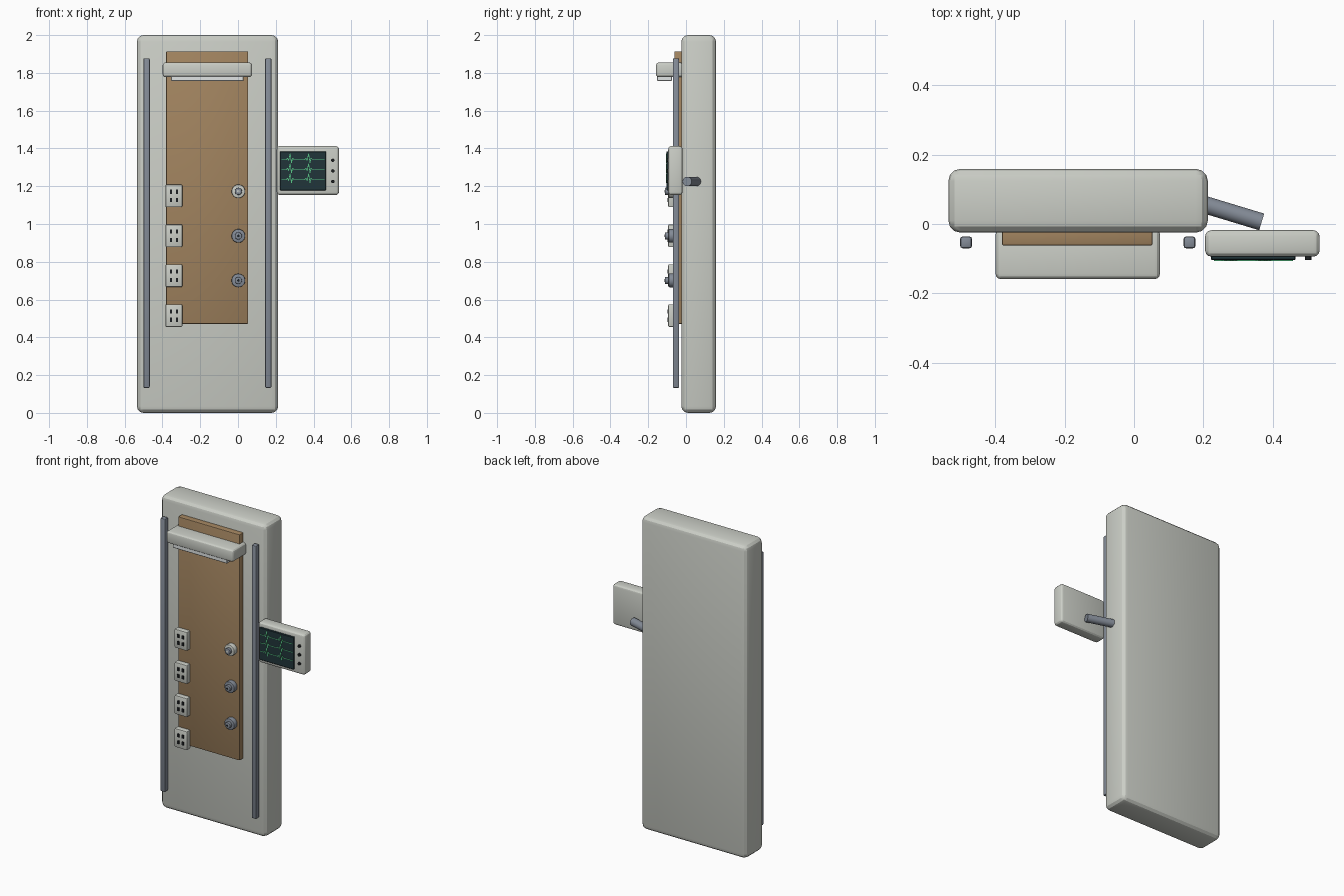
import bpy, bmesh, math
from mathutils import Vector

if "Cube" in bpy.data.objects:
    bpy.data.objects.remove(bpy.data.objects["Cube"])


def material(name, rgb):
    m = bpy.data.materials.new(name)
    m.diffuse_color = (*rgb, 1)
    m.use_nodes = True
    m.node_tree.nodes["Principled BSDF"].inputs["Base Color"].default_value = m.diffuse_color
    return m


SHELL = material("off white", (0.60, 0.62, 0.57))
WOOD = material("wood brown", (0.36, 0.23, 0.115))
STEEL = material("steel grey", (0.23, 0.26, 0.31))
GLASS = material("dark screen", (0.015, 0.035, 0.042))
GREEN = material("trace green", (0.10, 0.60, 0.25))
BLACK = material("black", (0.012, 0.014, 0.016))
LIGHT = material("lamp white", (0.75, 0.78, 0.78))


def finish(name, bm, mat):
    bmesh.ops.recalc_face_normals(bm, faces=bm.faces)
    me = bpy.data.meshes.new(name)
    bm.to_mesh(me)
    bm.free()
    me.materials.append(mat)
    for p in me.polygons:
        p.use_smooth = True
    me.set_sharp_from_angle(angle=math.radians(25))
    ob = bpy.data.objects.new(name, me)
    bpy.context.collection.objects.link(ob)
    return ob


def box(name, x, y, z, mat, bevel=0.0, seg=3):
    """Box from (min, max) pairs with rounded edges."""
    bm = bmesh.new()
    bmesh.ops.create_cube(bm, size=1)
    for v in bm.verts:
        v.co = [(a + b) / 2 + c * (b - a) for (a, b), c in zip((x, y, z), v.co)]
    if bevel:
        bmesh.ops.bevel(bm, geom=bm.edges[:], offset=bevel, segments=seg,
                        profile=0.5, affect='EDGES')
    return finish(name, bm, mat)


def rod(name, start, end, r, mat, sides=32, bevel=0.0):
    """Cylinder between two points."""
    a, b = Vector(start), Vector(end)
    bm = bmesh.new()
    bmesh.ops.create_cone(bm, cap_ends=True, segments=sides, radius1=r, radius2=r,
                          depth=(b - a).length)
    if bevel:
        rim = [e for e in bm.edges if abs(e.verts[0].co.z - e.verts[1].co.z) < 1e-5]
        bmesh.ops.bevel(bm, geom=rim, offset=bevel, segments=2, profile=0.5, affect='EDGES')
    turn = (b - a).to_track_quat('Z', 'Y')
    for v in bm.verts:
        v.co = turn @ v.co + (a + b) / 2
    return finish(name, bm, mat)


# Main column and wooden front panel
box("column_body", (-0.535, 0.213), (-0.025, 0.159), (0, 2), SHELL, 0.035)
box("wood_panel", (-0.381, 0.054), (-0.062, 0.0), (0.471, 1.914), WOOD, 0.006, 2)

# Side rails
for side, x in (("left", -0.484), ("right", 0.160)):
    box(side + "_rail", (x - 0.017, x + 0.017), (-0.070, -0.036), (0.132, 1.877), STEEL, 0.007, 2)

# Overhead lamp with diffuser below
box("lamp_housing", (-0.399, 0.075), (-0.159, -0.015), (1.777, 1.855), SHELL, 0.016)
box("lamp_diffuser", (-0.354, 0.03), (-0.153, -0.075), (1.757, 1.785), LIGHT, 0.003, 1)

# Power sockets, each with four slots
for i in range(4):
    z = 0.515 + i * 0.2113
    box(f"socket_plate_{i}", (-0.384, -0.295), (-0.094, -0.055), (z - 0.06, z + 0.06), SHELL, 0.006, 2)
    for j, (dx, dz) in enumerate(((-1, -1), (1, -1), (-1, 1), (1, 1))):
        cx, cz = -0.339 + dx * 0.016, z + dz * 0.022
        box(f"socket_slot_{i}_{j}", (cx - 0.006, cx + 0.006), (-0.098, -0.090),
            (cz - 0.011, cz + 0.011), BLACK)

# Gas outlets: flange, nozzle and bore
for i, (z, mat) in enumerate(((1.173, SHELL), (0.937, STEEL), (0.701, STEEL))):
    x = 0.002
    rod(f"gas_flange_{i}", (x, -0.055, z), (x, -0.092, z), 0.036, mat, bevel=0.004)
    rod(f"gas_nozzle_{i}", (x, -0.09, z), (x, -0.111, z), 0.019, STEEL, bevel=0.003)
    rod(f"gas_bore_{i}", (x, -0.108, z), (x, -0.113, z), 0.007, SHELL if i == 0 else BLACK, 16)

# Monitor on a swing arm
rod("monitor_arm", (0.15, 0.072, 1.225), (0.368, 0.006, 1.225), 0.025, STEEL)
box("monitor_case", (0.205, 0.535), (-0.094, -0.018), (1.153, 1.413), SHELL, 0.018)
box("monitor_screen", (0.222, 0.466), (-0.104, -0.09), (1.178, 1.385), GLASS, 0.003, 1)
for i in range(3):
    z = 1.225 + i * 0.056
    rod(f"monitor_button_{i}", (0.502, -0.09, z), (0.502, -0.104, z), 0.009, BLACK, 16)

# Heartbeat traces: thin ribbons following a pulse outline
BEAT = ((-0.022, 0), (-0.014, 0.007), (-0.008, -0.006), (0, 0.032),
        (0.007, -0.018), (0.013, 0.009), (0.02, 0))
for i in range(3):
    z0 = 1.235 + i * 0.053
    path = [(0.230, 0)] + [(c + dx, dz) for c in (0.276, 0.374) for dx, dz in BEAT] + [(0.458, 0)]
    bm = bmesh.new()
    for (xa, za), (xb, zb) in zip(path, path[1:]):
        d = Vector((xb - xa, zb - za)).normalized() * 0.0017
        quad = ((xa - d.y, za + d.x), (xb - d.y, zb + d.x), (xb + d.y, zb - d.x), (xa + d.y, za - d.x))
        front = [bm.verts.new((x, -0.1062, z0 + z)) for x, z in quad]
        back = [bm.verts.new((x, -0.1035, z0 + z)) for x, z in quad]
        bm.faces.new(front)
        bm.faces.new(back[::-1])
        for k in range(4):
            n = (k + 1) % 4
            bm.faces.new((front[k], back[k], back[n], front[n]))
    finish(f"heartbeat_trace_{i}", bm, GREEN)
